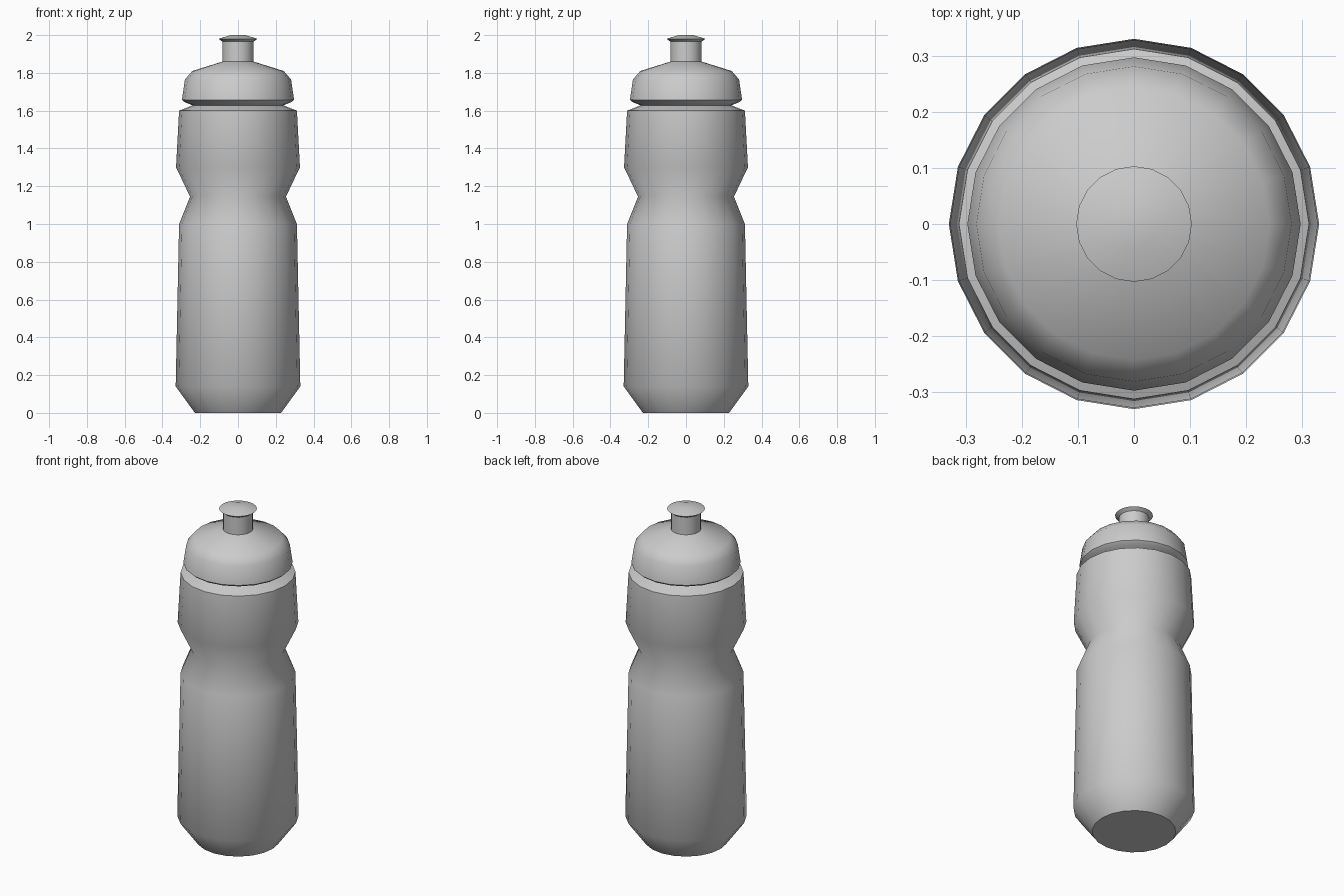
import bpy, bmesh
from math import cos, sin, radians, tau

if "Cube" in bpy.data.objects:
    bpy.data.objects.remove(bpy.data.objects["Cube"])

SIDES = 20


def lathe(name, profile, cap_bottom=False, cap_top=False):
    """Revolve (radius, height) points around z."""
    bm = bmesh.new()
    rings = [[bm.verts.new((r * cos(tau * i / SIDES), r * sin(tau * i / SIDES), z))
              for i in range(SIDES)] for r, z in profile]
    for low, high in zip(rings, rings[1:]):
        for i in range(SIDES):
            j = (i + 1) % SIDES
            bm.faces.new((low[i], low[j], high[j], high[i]))
    if cap_bottom:
        bm.faces.new(rings[0][::-1])
    if cap_top:
        bm.faces.new(rings[-1])
    mesh = bpy.data.meshes.new(name)
    bm.to_mesh(mesh)
    bm.free()
    obj = bpy.data.objects.new(name, mesh)
    bpy.context.collection.objects.link(obj)
    bpy.ops.object.select_all(action='DESELECT')
    obj.select_set(True)
    bpy.context.view_layer.objects.active = obj
    bpy.ops.object.shade_smooth_by_angle(angle=radians(51))
    return obj


# Bottle body: chamfered base, gripping waist, shoulder and neck groove
lathe("bottle_body", [(0.228, 0), (0.33, 0.14), (0.312, 1.0), (0.254, 1.145),
                      (0.328, 1.30), (0.312, 1.60), (0.24, 1.628)], cap_bottom=True)

# Screw lid with slanted underside and domed top
lathe("lid", [(0.24, 1.628), (0.283, 1.645), (0.297, 1.657), (0.281, 1.765),
              (0.242, 1.81), (0.082, 1.86)])

# Drinking nozzle with a flared lip
lathe("nozzle", [(0.082, 1.86), (0.082, 1.965), (0.103, 1.98), (0.04, 2.0)],
      cap_top=True)
